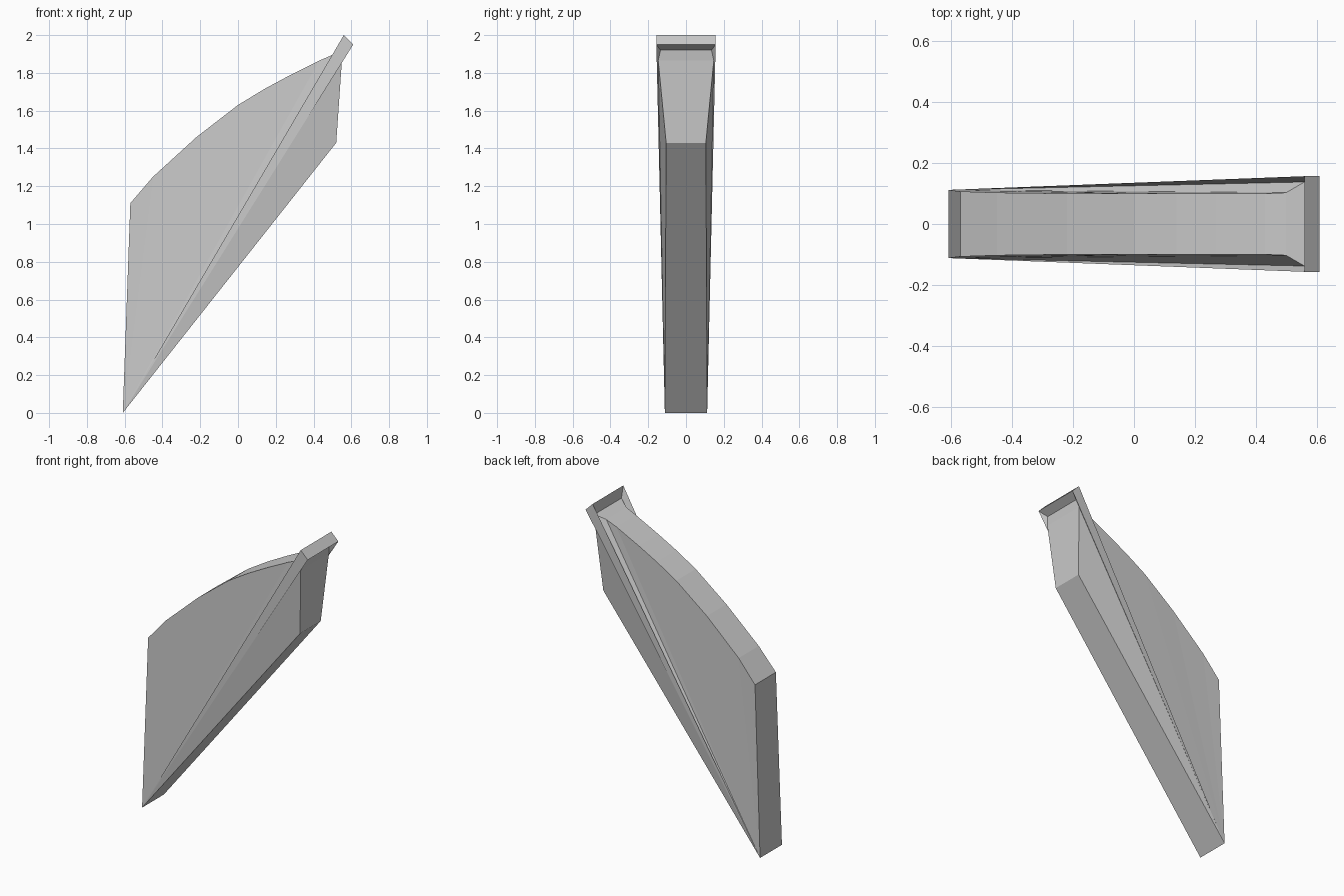
import bpy, bmesh

if "Cube" in bpy.data.objects:
    bpy.data.objects.remove(bpy.data.objects["Cube"])

# Side outline as (x, z, half width), clockwise from the bottom tip
tip = (-0.61, 0.0, 0.112)
back = [(-0.57, 1.11, 0.107), (-0.45, 1.25, 0.103), (-0.22, 1.46, 0.10),
        (0.0, 1.63, 0.10), (0.14, 1.715, 0.10), (0.27, 1.785, 0.10),
        (0.43, 1.865, 0.10), (0.50, 1.895, 0.103)]
# End lip: recess above, outer bar, recess below, then the blunt end of the body
lip = [(0.56, 1.925, 0.138), (0.56, 2.0, 0.157), (0.61, 1.95, 0.157)]
end = [(0.558, 1.92, 0.135), (0.55, 1.865, 0.147), (0.52, 1.43, 0.105)]
ring = [tip] + back + lip + end

bm = bmesh.new()
sides = {s: [bm.verts.new((x, s * w, z)) for x, z, w in ring] for s in (-1, 1)}
n = len(ring)

# Cross-width strip all around the outline
for i in range(n):
    j = (i + 1) % n
    bm.faces.new((sides[-1][i], sides[-1][j], sides[1][j], sides[1][i]))

# Side panels fan out from the tip, stepping over the lower recess corner
low = n - 3
for v in sides.values():
    fan = [k for k in range(1, n) if k != low]
    for a, b in zip(fan, fan[1:]):
        bm.faces.new((v[0], v[a], v[b]))
    bm.faces.new((v[low - 1], v[low], v[low + 1]))

bmesh.ops.recalc_face_normals(bm, faces=bm.faces)
mesh = bpy.data.meshes.new("tapered_wedge")
bm.to_mesh(mesh)
bm.free()
obj = bpy.data.objects.new("tapered_wedge", mesh)
bpy.context.collection.objects.link(obj)
